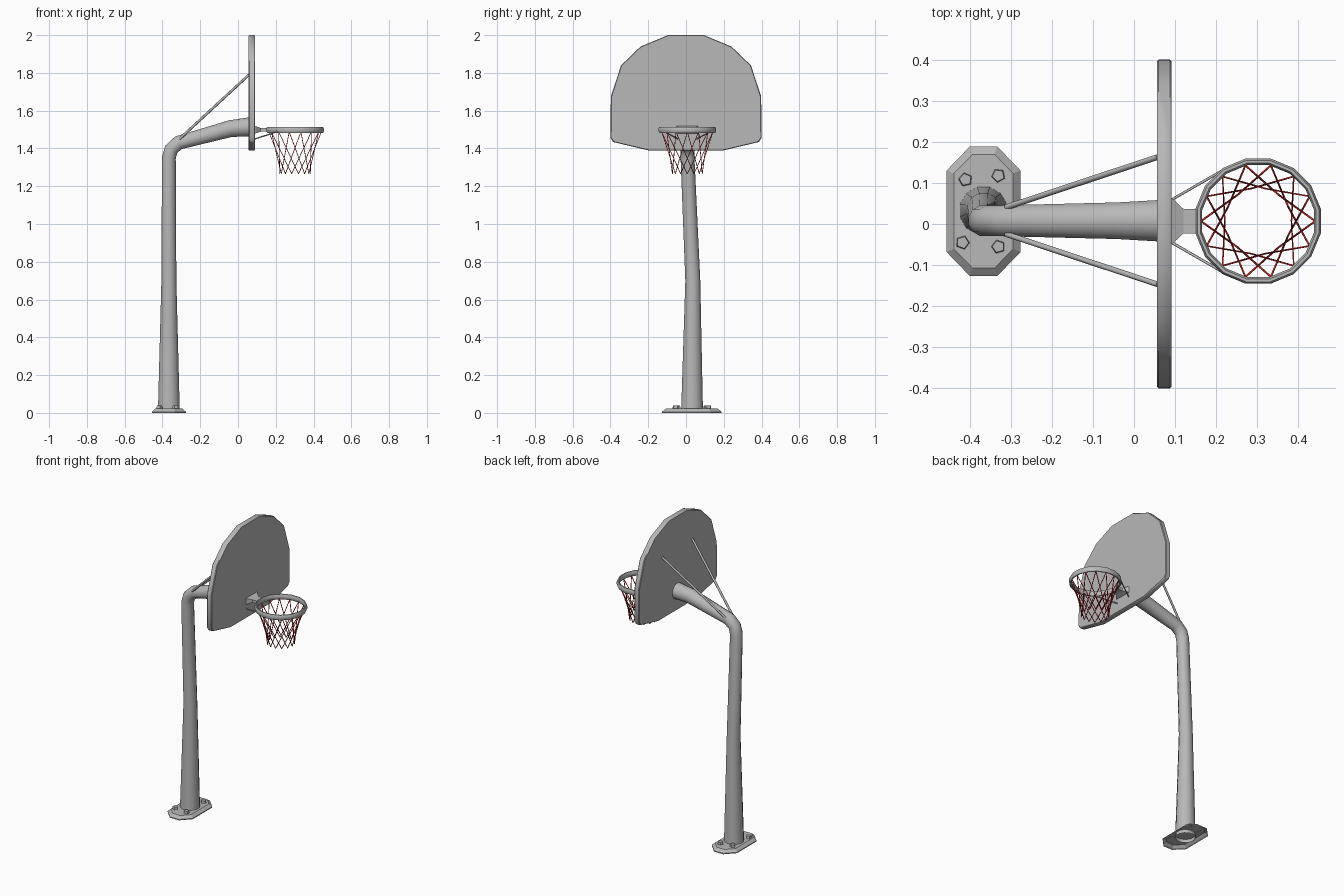
import bpy, bmesh, math
from mathutils import Vector, Matrix

if "Cube" in bpy.data.objects:
    bpy.data.objects.remove(bpy.data.objects["Cube"])

GREY = bpy.data.materials.new("dark_grey")
GREY.diffuse_color = (0.48, 0.48, 0.48, 1)
GREY.use_nodes = True
GREY.node_tree.nodes["Principled BSDF"].inputs["Base Color"].default_value = GREY.diffuse_color
RED = bpy.data.materials.new("net_red")
RED.diffuse_color = (0.6, 0.02, 0.02, 1)
RED.use_nodes = True
RED.node_tree.nodes["Principled BSDF"].inputs["Base Color"].default_value = RED.diffuse_color


def loft(bm, rings, caps=(True, True), loop=False):
    """Skin a list of point rings with quads, optionally capped or looped."""
    vr = [[bm.verts.new(p) for p in r] for r in rings]
    n = len(vr[0])
    pairs = list(zip(vr, vr[1:])) + ([(vr[-1], vr[0])] if loop else [])
    for a, b in pairs:
        for i in range(n):
            j = (i + 1) % n
            bm.faces.new((a[i], a[j], b[j], b[i]))
    if not loop:
        if caps[0]:
            bm.faces.new(vr[0][::-1])
        if caps[1]:
            bm.faces.new(vr[-1])


def tube(bm, path, radii, sides, caps=(True, True)):
    """Round tube along a path, with a radius for each point."""
    path = [Vector(p) for p in path]
    seg = [(b - a).normalized() for a, b in zip(path, path[1:])]
    tans = [seg[0]] + [(a + b).normalized() for a, b in zip(seg, seg[1:])] + [seg[-1]]
    u, rings = tans[0].orthogonal().normalized(), []
    for k, (p, t, r) in enumerate(zip(path, tans, radii)):
        if k:
            u = tans[k - 1].rotation_difference(t) @ u
        v = t.cross(u)
        rings.append([p + r * (u * math.cos(a) + v * math.sin(a))
                      for a in (2 * math.pi * i / sides for i in range(sides))])
    loft(bm, rings, caps)


def finish(bm, name, smooth=None, mat=GREY, fix=True):
    if fix:
        bmesh.ops.recalc_face_normals(bm, faces=bm.faces[:])
    me = bpy.data.meshes.new(name)
    bm.to_mesh(me)
    bm.free()
    if smooth:
        me.shade_smooth()
        me.set_sharp_from_angle(angle=math.radians(smooth))
    me.materials.append(mat)
    ob = bpy.data.objects.new(name, me)
    bpy.context.collection.objects.link(ob)
    return ob


# Base plate: chamfered octagon, open underneath
BX, BY = -0.366, 0.031


def octagon(hx, hy, cx, cy, z):
    pts = [(hx, cy), (cx, hy), (-cx, hy), (-hx, cy),
           (-hx, -cy), (-cx, -hy), (cx, -hy), (hx, -cy)]
    return [(BX + x, BY + y, z) for x, y in pts]


bm = bmesh.new()
loft(bm, [octagon(0.09, 0.158, 0.033, 0.099, 0), octagon(0.09, 0.158, 0.033, 0.099, 0.006),
          octagon(0.072, 0.138, 0.027, 0.092, 0.022)], (False, True))
finish(bm, "base_plate", fix=False)

# Five-sided bolts
bm = bmesh.new()
for x, y, a in [(-0.41, 0.108, 0.2), (-0.33, 0.118, 0.5), (-0.417, -0.045, 0.9), (-0.33, -0.055, 0.3)]:
    bmesh.ops.create_cone(bm, cap_ends=True, segments=5, radius1=0.018, radius2=0.015, depth=0.02,
                          matrix=Matrix.Translation((x, y, 0.028)) @ Matrix.Rotation(a, 4, 'Z'))
finish(bm, "base_bolts")

# Pole and arm: one bent, tapering tube
path = [(BX, 0.032, 0.0), (BX, 0.036, 0.7), (BX, 0.008, 1.35), (-0.354, 0.008, 1.395),
        (-0.315, 0.008, 1.43), (-0.04, 0.008, 1.505), (0.06, 0.008, 1.514)]
bm = bmesh.new()
tube(bm, path, [0.06, 0.041, 0.038, 0.038, 0.039, 0.046, 0.052], 12, (False, False))
finish(bm, "pole_and_arm", 40)

# Backboard: fan-shaped outline with a small bevelled edge
half = [(0.2, 1.39), (0.385, 1.434), (0.4, 1.455), (0.398, 1.675),
        (0.344, 1.84), (0.24, 1.94), (0.095, 2.0)]
outline = half + [(-y, z) for y, z in reversed(half)]


def board_ring(x, s):
    return [(x, y * s, 1.68 + (z - 1.68) * s) for y, z in outline]


bm = bmesh.new()
loft(bm, [board_ring(0.056, 0.99), board_ring(0.060, 1), board_ring(0.087, 1), board_ring(0.091, 0.99)])
finish(bm, "backboard", 40)

# Braces between the arm and the backboard
bm = bmesh.new()
for s in (1, -1):
    tube(bm, [(-0.31, 0.008 + s * 0.033, 1.45), (0.058, 0.008 + s * 0.155, 1.79)], [0.007] * 2, 8)
finish(bm, "backboard_braces", 50)

# Rim: 16-sided ring with a tall rounded section
RX, RY, RZ = 0.302, 0.007, 1.498
section = [(0.009 * math.cos(a), 0.018 * math.sin(a))
           for a in (math.pi / 4 * (i + 0.5) for i in range(8))]
rings = []
for i in range(16):
    a = 2 * math.pi * (i + 0.5) / 16
    rings.append([(RX + (0.147 + u) * math.cos(a), RY + (0.147 + u) * math.sin(a), RZ + w)
                  for u, w in section])
bm = bmesh.new()
loft(bm, rings, loop=True)
finish(bm, "rim", 50)

# Rim bracket, narrowing from the backboard to the rim
bm = bmesh.new()
loft(bm, [[(x, RY - h, lo), (x, RY + h, lo), (x, RY + h, hi), (x, RY - h, hi)]
          for x, h, lo, hi in [(0.088, 0.058, 1.478, 1.52), (0.095, 0.054, 1.48, 1.517),
                               (0.12, 0.03, 1.489, 1.508), (0.16, 0.03, 1.489, 1.508)]])
finish(bm, "rim_bracket")

# Thin rods supporting the rim
bm = bmesh.new()
for s in (1, -1):
    tube(bm, [(0.088, RY + s * 0.05, 1.45), (0.213, RY + s * 0.122, 1.49)], [0.0035] * 2, 6)
finish(bm, "rim_supports", 65)

# Net: 14 straight strands leaning each way, forming a waisted tube
bm = bmesh.new()
N = 14
for i in range(N):
    for s in (1, -1):
        a, b = 2 * math.pi * i / N, 2 * math.pi * (i + 2 * s) / N
        tube(bm, [(RX + 0.139 * math.cos(a), RY + 0.139 * math.sin(a), 1.488),
                  (RX + 0.081 * math.cos(b), RY + 0.081 * math.sin(b), 1.266)], [0.0024] * 2, 4)
finish(bm, "net", 100, RED)
